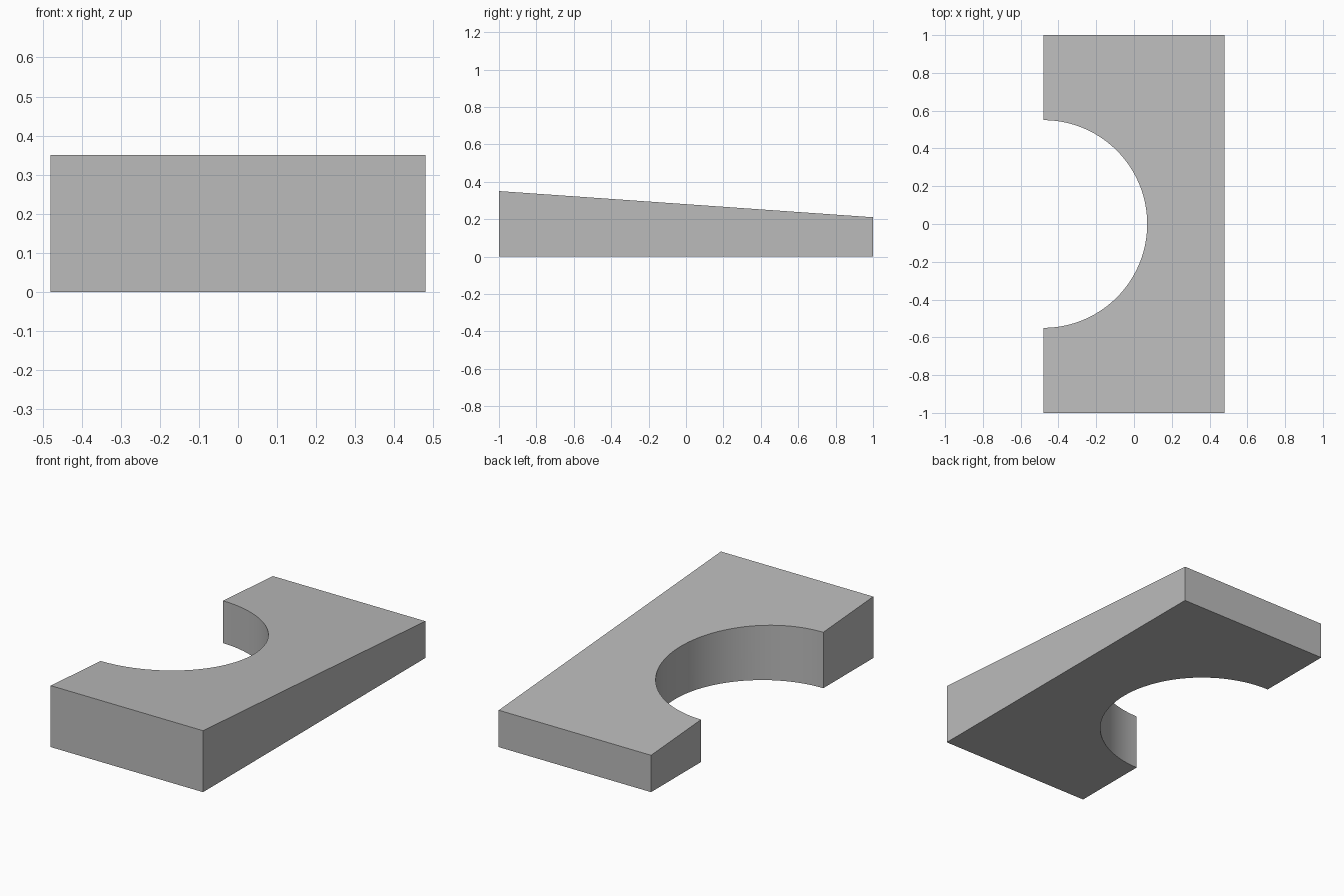
import bpy, bmesh
from math import sin, cos, pi

cube = bpy.data.objects.get("Cube")
if cube:
    bpy.data.objects.remove(cube, do_unlink=True)

HALF_W, HALF_L = 0.48, 1.0
RADIUS, STEPS = 0.55, 48
FRONT_H, BACK_H = 0.35, 0.21

# Plain grey material
grey = bpy.data.materials.new("plain grey")
grey.use_nodes = True
colour = (0.5, 0.5, 0.5, 1)
grey.diffuse_color = colour
grey.node_tree.nodes["Principled BSDF"].inputs["Base Color"].default_value = colour

# Plan outline: rectangle with a half-round notch in the -x side
outline = [(-HALF_W, -HALF_L), (HALF_W, -HALF_L), (HALF_W, HALF_L), (-HALF_W, HALF_L)]
for i in range(STEPS + 1):
    a = pi / 2 - pi * i / STEPS
    outline.append((-HALF_W + RADIUS * cos(a), RADIUS * sin(a)))

# Extrude the outline up to a top that slopes down toward the back
bm = bmesh.new()
base = bm.faces.new([bm.verts.new((x, y, 0)) for x, y in outline])
top = bmesh.ops.extrude_face_region(bm, geom=[base], use_keep_orig=True)
for v in top["geom"]:
    if isinstance(v, bmesh.types.BMVert):
        t = (v.co.y + HALF_L) / (2 * HALF_L)
        v.co.z = FRONT_H + (BACK_H - FRONT_H) * t
bmesh.ops.recalc_face_normals(bm, faces=bm.faces)

mesh = bpy.data.meshes.new("notched_wedge_block")
bm.to_mesh(mesh)
bm.free()
mesh.materials.append(grey)
block = bpy.data.objects.new("notched_wedge_block", mesh)
bpy.context.collection.objects.link(block)

# Smooth notch wall with crisp outer edges
bpy.ops.object.select_all(action='DESELECT')
block.select_set(True)
bpy.context.view_layer.objects.active = block
bpy.ops.object.shade_smooth_by_angle(angle=pi / 6)
